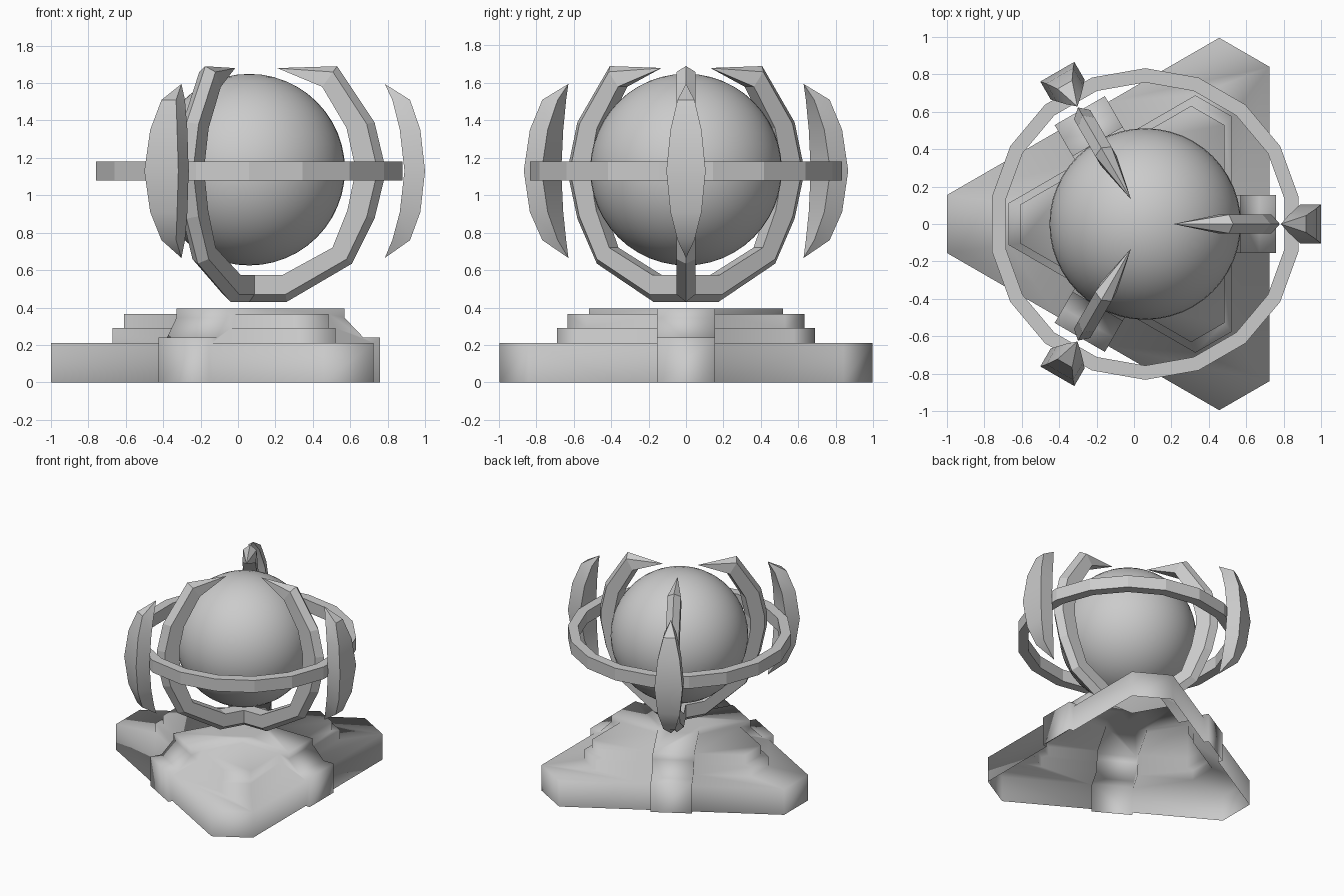
import bpy, bmesh
from math import sin, cos, radians
from mathutils import Matrix, Vector

if "Cube" in bpy.data.objects:
    bpy.data.objects.remove(bpy.data.objects["Cube"])

CX = 0.06  # x of the three-fold axis


def finish(name, bm, mesh_smooth=False):
    bmesh.ops.remove_doubles(bm, verts=bm.verts, dist=1e-4)
    bmesh.ops.dissolve_degenerate(bm, edges=bm.edges, dist=1e-4)
    bmesh.ops.recalc_face_normals(bm, faces=bm.faces)
    for f in bm.faces:
        f.smooth = mesh_smooth
    me = bpy.data.meshes.new(name)
    bm.to_mesh(me)
    bm.free()
    ob = bpy.data.objects.new(name, me)
    bpy.context.collection.objects.link(ob)
    return ob


def loft(name, sections, turn=0, closed=False, smooth=False):
    """Skin equal-length sections, turned about the central axis."""
    m = Matrix.Translation((CX, 0, 0)) @ Matrix.Rotation(radians(turn), 4, 'Z')
    bm = bmesh.new()
    rows = [[bm.verts.new(m @ Vector(p)) for p in s] for s in sections]
    n = len(rows[0])
    pairs = list(zip(rows, rows[1:]))
    if closed:
        pairs.append((rows[-1], rows[0]))
    else:
        bm.faces.new(rows[0])
        bm.faces.new(rows[-1])
    for a, b in pairs:
        for i in range(n):
            j = (i + 1) % n
            bm.faces.new((a[i], a[j], b[j], b[i]))
    return finish(name, bm, smooth)


def smooth_angle(ob, deg):
    bpy.ops.object.select_all(action='DESELECT')
    ob.select_set(True)
    bpy.context.view_layer.objects.active = ob
    bpy.ops.object.shade_smooth_by_angle(angle=radians(deg))


# Stepped triangular base: three tiers with cut corners
def tier(name, reach, half, low, top):
    pts = []
    for a in (60, 180, 300):
        c, s = cos(radians(a)), sin(radians(a))
        for t in (-half, half):
            pts.append((reach * c - t * s, reach * s + t * c))
    return loft(name, [[(x, y, z) for x, y in pts] for z in (low, top)])


parts = [tier("base", 1.06, 0.155, -0.10, 0.21),
         tier("tier_mid", 0.73, 0.112, -0.12, 0.29),
         tier("tier_top", 0.67, 0.103, -0.14, 0.365)]

# Three brackets that climb the sides and meet in the middle
bracket = [(0, -0.16), (0.70, -0.16), (0.70, 0.24), (0.61, 0.24),
           (0.51, 0.345), (0.51, 0.395), (0, 0.395)]
for k in range(3):
    parts.append(loft("bracket", [[(x, y, z) for x, z in bracket]
                                  for y in (-0.155, 0.155)], 120 * k))

# Merge into one shell and open it at the ground
base = parts[0]
for p in parts[1:]:
    p.hide_render = True
    mod = base.modifiers.new("union", 'BOOLEAN')
    mod.operation, mod.solver, mod.object = 'UNION', 'EXACT', p
bm = bmesh.new()
bm.from_object(base, bpy.context.evaluated_depsgraph_get())
bmesh.ops.bisect_plane(bm, geom=bm.verts[:] + bm.edges[:] + bm.faces[:], dist=1e-5,
                       plane_co=(0, 0, 0), plane_no=(0, 0, 1), clear_inner=True)
for p in parts:
    bpy.data.objects.remove(p)
finish("stepped_base", bm, True)

# Central globe
bpy.ops.mesh.primitive_uv_sphere_add(segments=48, ring_count=24, radius=0.512,
                                     location=(CX, 0, 1.137))
globe = bpy.context.object
globe.name = "globe"
smooth_angle(globe, 40)

# Eighteen-sided horizontal ring
ring = []
for k in range(18):
    a = radians(10 + 20 * k)
    ring.append([(r * cos(a), r * sin(a), z) for r, z in
                 ((0.757, 1.08), (0.833, 1.08), (0.833, 1.18), (0.757, 1.18))])
loft("ring", ring, closed=True)

# Claw ribs: outer r, z, inner r, z, half width
rib = [(0, .43, 0, .575, .05), (.20, .43, .18, .575, .05), (.55, .635, .445, .72, .05),
       (.67, .875, .525, .92, .05), (.72, 1.08, .56, 1.09, .05),
       (.72, 1.18, .56, 1.18, .05), (.67, 1.39, .52, 1.36, .05),
       (.47, 1.69, .39, 1.58, .05), (.15, 1.68, .15, 1.68, 0)]


def rib_section(ro, zo, ri, zi, w):
    rc, zc = ri + (ro - ri) * 0.72, zi + (zo - zi) * 0.72
    return [(ro, 0, zo), (rc, w, zc), (ri, w, zi), (ri, -w, zi), (rc, -w, zc)]


# Outer fins: outer r, inner r, z, half width
fin = [(.725, .725, 1.595, 0), (.86, .765, 1.51, .045), (.915, .805, 1.35, .083),
       (.94, .83, 1.13, .105), (.915, .805, .91, .083), (.86, .765, .76, .045),
       (.725, .725, .665, 0)]

for k in range(3):
    loft(f"claw_rib_{k + 1}", [rib_section(*s) for s in rib], 120 * k)
    f = loft(f"outer_fin_{k + 1}", [[(o, -w, z), (o, w, z), (i, w, z), (i, -w, z)]
                                    for o, i, z, w in fin], 120 * k)
    smooth_angle(f, 35)
